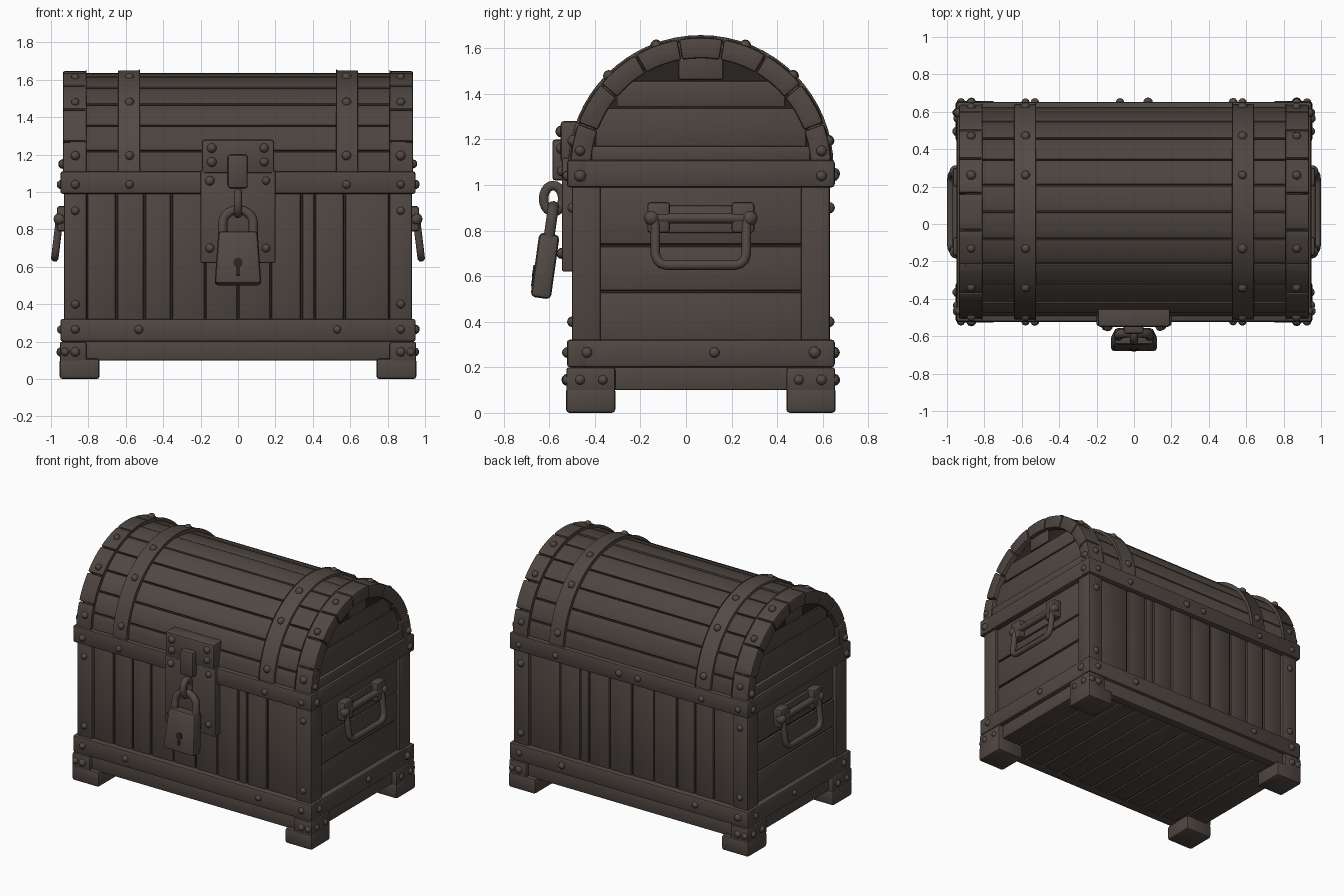
import bpy, bmesh, math, random
from mathutils import Matrix, Vector

random.seed(4)
if "Cube" in bpy.data.objects:
    bpy.data.objects.remove(bpy.data.objects["Cube"])

CY = 0.065            # depth offset of the chest body (the lock sticks out in front)
ZC, R = 1.075, 0.572  # lid arch centre height and radius
made = []


def material(name, rgb):
    m = bpy.data.materials.new(name)
    m.use_nodes = True
    m.diffuse_color = (*rgb, 1)
    m.node_tree.nodes["Principled BSDF"].inputs["Base Color"].default_value = (*rgb, 1)
    return m


wood = material("dark wood", (0.078, 0.062, 0.053))
iron = material("worn iron", (0.082, 0.066, 0.057))
gap = material("shadow gap", (0.022, 0.017, 0.014))


def finish(name, bm, mat, tilt=None):
    bmesh.ops.recalc_face_normals(bm, faces=bm.faces)
    me = bpy.data.meshes.new(name)
    bm.to_mesh(me)
    bm.free()
    if tilt:
        me.transform(tilt)
    me.materials.append(mat)
    ob = bpy.data.objects.new(name, me)
    bpy.context.collection.objects.link(ob)
    made.append(ob)
    return ob


def box(name, x, y, z, mat=wood, bevel=0.008, taper=1.0, tilt=None):
    """Bevelled box from (min, max) ranges; taper scales the top in x."""
    bm = bmesh.new()
    bmesh.ops.create_cube(bm, size=1)
    mid = [(a + b) / 2 for a, b in (x, y, z)]
    for v in bm.verts:
        k = taper if v.co.z > 0 else 1
        v.co = [m + c * abs(b - a) for m, c, (a, b) in zip(mid, v.co, (x, y, z))]
        v.co.x = mid[0] + (v.co.x - mid[0]) * k
    if bevel:
        bmesh.ops.bevel(bm, geom=bm.edges[:], offset=bevel, segments=2, profile=0.5, affect='EDGES')
    return finish(name, bm, mat, tilt)


def arc(name, x, r0, r1, a0, a1, n, mat=wood, bevel=0.006):
    """Curved slab around the lid axis, angles in degrees."""
    bm = bmesh.new()
    ang = [math.radians(a0 + (a1 - a0) * i / n) for i in range(n + 1)]
    ring = [(r1, a) for a in ang] + [(r0, a) for a in reversed(ang)]
    if r0 == 0:
        ring = ring[:n + 1]
    sides = [[bm.verts.new((px, r * math.cos(a), ZC + r * math.sin(a))) for r, a in ring] for px in x]
    k = len(ring)
    for s in sides:
        bm.faces.new(s)
    for i in range(k):
        j = (i + 1) % k
        bm.faces.new((sides[0][i], sides[0][j], sides[1][j], sides[1][i]))
    if bevel:
        bm.normal_update()
        sharp = [e for e in bm.edges if e.calc_face_angle(0) > 0.8]
        bmesh.ops.bevel(bm, geom=sharp, offset=bevel, segments=2, profile=0.5, affect='EDGES')
    return finish(name, bm, mat)


def tube(name, pts, radius, mat=iron, cyclic=False, tilt=None):
    """Round bar swept along a path."""
    cu = bpy.data.curves.new(name, 'CURVE')
    cu.dimensions = '3D'
    cu.bevel_depth, cu.bevel_resolution, cu.use_fill_caps = radius, 3, True
    sp = cu.splines.new('POLY')
    sp.points.add(len(pts) - 1)
    for p, co in zip(sp.points, pts):
        p.co = (*co, 1)
    sp.use_cyclic_u = cyclic
    tmp = bpy.data.objects.new(name, cu)
    bpy.context.collection.objects.link(tmp)
    bm = bmesh.new()
    bm.from_mesh(tmp.to_mesh())
    bpy.data.objects.remove(tmp)
    return finish(name, bm, mat, tilt)


def split(a, b, cuts, g=0.005):
    """Ranges between cuts, separated by narrow gaps."""
    e = [a, *cuts, b]
    return [(p + g, q - g) for p, q in zip(e, e[1:])]


# Inner cores seen only through the gaps between planks
box("body_core", (-.895, .895), (-.535, .535), (.12, 1.08), gap, 0)
arc("lid_core", (-.895, .895), 0, .545, 0, 180, 24, gap, 0)

# Chest body planks
for s, side in ((-1, "front"), (1, "back")):
    for x in split(-.81, .81, (-.65, -.5, -.355, -.175, 0, .175, .34, .41, .57)):
        d = .55 + random.uniform(-.004, .004)
        box(side + "_plank", x, (s * .5, s * d), (.3, 1.0))
    box(side + "_base_board", (-.925, .925), (s * .5, s * .565), (.1, .21))
    box(side + "_lower_belt", (-.95, .95), (s * .5, s * .588), (.2, .322), wood, .014)
    box(side + "_upper_belt", (-.95, .95), (s * .5, s * .588), (.99, 1.11), wood, .014)
for s, side in ((1, "left"), (-1, "right")):
    for z in split(.3, 1.0, (.533, .735)):
        d = .908 + random.uniform(-.004, .004)
        box(side + "_side_plank", (s * .8, s * d), (-.45, .45), z)
    box(side + "_base_board", (s * .8, s * .915), (-.55, .55), (.1, .21))
    box(side + "_lower_belt", (s * .8, s * .948), (-.586, .586), (.2, .322), wood, .014)
    box(side + "_upper_belt", (s * .8, s * .948), (-.586, .586), (.99, 1.11), wood, .014)
    # Lid end: panel boards clipped by the arch, sill and arch rim
    for z in split(1.16, 1.6, (1.34, 1.46), .004):
        h = min(.49, math.sqrt(max(.53 ** 2 - (z[1] - ZC) ** 2, .0)))
        box(side + "_lid_board", (s * .85, s * .906), (-h, h), z, wood, .004)
    box(side + "_lid_sill", (s * .8, s * .93), (-.48, .48), (1.1, 1.172))
    for i in range(9):
        a = 180 * i / 9
        arc(side + "_lid_rim", (s * .81, s * .936), .482, R, a + .35, a + 19.65, 5, wood, .01)
    # Corner posts and feet
    for t in (-1, 1):
        box("corner_post", (s * .81, s * .93), (t * .44, t * .566), (.3, 1.0), wood, .01)
        box("foot", (s * .74, s * .954), (t * .375, t * .592), (0, .11), wood, .016)
        box("foot_bracket", (s * .81, s * .952), (t * .375, t * .59), (.09, .2), wood, .012)

# Underside planks
for x in split(-.9, .9, [-.9 + .15 * i for i in range(1, 12)]):
    box("bottom_plank", x, (-.54, .54), (.108, .14))

# Lid staves and bands
for i in range(12):
    r = .558 + random.uniform(-.003, .004)
    arc("lid_stave", (-.9, .9), .5, r, 15 * i + .45, 15 * i + 14.55, 3, wood, .005)
for s in (-1, 1):
    arc("lid_band", (s * .525, s * .642), .53, R + .004, 0, 180, 32, iron, .007)

# Rivets gathered in one mesh
rivets = []
for s in (-1, 1):
    for x in (.58, .87):
        for a in (12, 45, 70, 110, 135, 168):
            a = math.radians(a)
            rivets.append((s * x, R * math.cos(a), ZC + R * math.sin(a)))
    for t in (-1, 1):
        rivets += [(s * x, t * .585, z) for x, z in
                   ((.58, 1.04), (.87, 1.04), (.53, .265), (.87, .265), (.87, .145), (.925, .145))]
        rivets += [(s * .87, t * .563, z) for z in (.4, .9)]
        rivets += [(s * .945, t * y, z) for y, z in
                   ((.53, 1.04), (.5, .265), (.53, .145), (.43, .145))]
        rivets.append((s * .935, t * .53, 1.15))
        rivets.append((s * .15, -.61, .7 if t < 0 else 1.06))
        rivets.append((s * .14, -.612, 1.235 if t < 0 else 1.16))
    rivets += [(s * .945, .06, .265), (s * .075, .585, 1.05)]
bm = bmesh.new()
for p in rivets:
    bmesh.ops.create_icosphere(bm, subdivisions=2, radius=random.uniform(.022, .027),
                               matrix=Matrix.Translation(p))
finish("rivets", bm, iron)

# Lock plate and hasp
box("lock_plate_lower", (-.2, .2), (-.61, -.52), (.62, 1.12), iron, .01)
box("lock_plate_upper", (-.192, .192), (-.615, -.5), (1.1, 1.28), iron, .012)
box("hasp", (-.055, .052), (-.652, -.59), (1.02, 1.2), iron, .014)
circle = [(math.cos(math.tau * i / 20), math.sin(math.tau * i / 20)) for i in range(20)]
tube("hasp_ring", [(0, -.648 + .042 * c, .94 + .058 * s) for c, s in circle], .022, cyclic=True)

# Padlock hanging tilted away from the plate
pivot = Vector((0, -.645, .92))
tilt = Matrix.Translation(pivot) @ Matrix.Rotation(math.radians(-8), 4, 'X') @ Matrix.Translation(-pivot)
box("padlock_body", (-.125, .125), (-.69, -.6), (.5, .785), iron, .02, .84, tilt)
bow = [(.082 * math.cos(math.pi * i / 14), -.645, .83 + .075 * math.sin(math.pi * i / 14)) for i in range(15)]
tube("padlock_shackle", [(.082, -.645, .74)] + bow + [(-.082, -.645, .74)], .025, tilt=tilt)
box("keyhole_slot", (-.01, .01), (-.694, -.68), (.545, .61), gap, 0, tilt=tilt)
bm = bmesh.new()
bmesh.ops.create_cone(bm, cap_ends=True, segments=16, radius1=.024, radius2=.024, depth=.016,
                      matrix=Matrix.Translation((0, -.688, .615)) @ Matrix.Rotation(math.pi / 2, 4, 'X'))
finish("keyhole_round", bm, gap, tilt)

# Carrying handles on both ends
for s in (-1, 1):
    box("handle_plate", (s * .89, s * .925), (-.22, .22), (.79, .91), iron, .008)
    tube("handle_axle", [(s * .95, -.24, .855), (s * .95, .24, .855)], .024)
    for t in (-1, 1):
        box("handle_bracket", (s * .9, s * .968), (t * .135, t * .235), (.79, .925), iron, .014)
        bm = bmesh.new()
        bmesh.ops.create_icosphere(bm, subdivisions=3, radius=.034,
                                   matrix=Matrix.Translation((s * .952, t * .215, .855)))
        finish("handle_knob", bm, iron)
    half = [(.2, .85), (.2, .7), (.192, .672), (.175, .655), (.15, .648)]
    path = half + [(-y, z) for y, z in reversed(half)]
    tube("handle_loop", [(s * (.955 + (.85 - z) * .12), y, z) for y, z in path], .021)

# Shift the body into place and smooth the rounded edges
bpy.ops.object.select_all(action='DESELECT')
for ob in made:
    ob.location.y = CY
    ob.select_set(True)
bpy.context.view_layer.objects.active = made[0]
bpy.ops.object.shade_smooth_by_angle(angle=math.radians(40))
